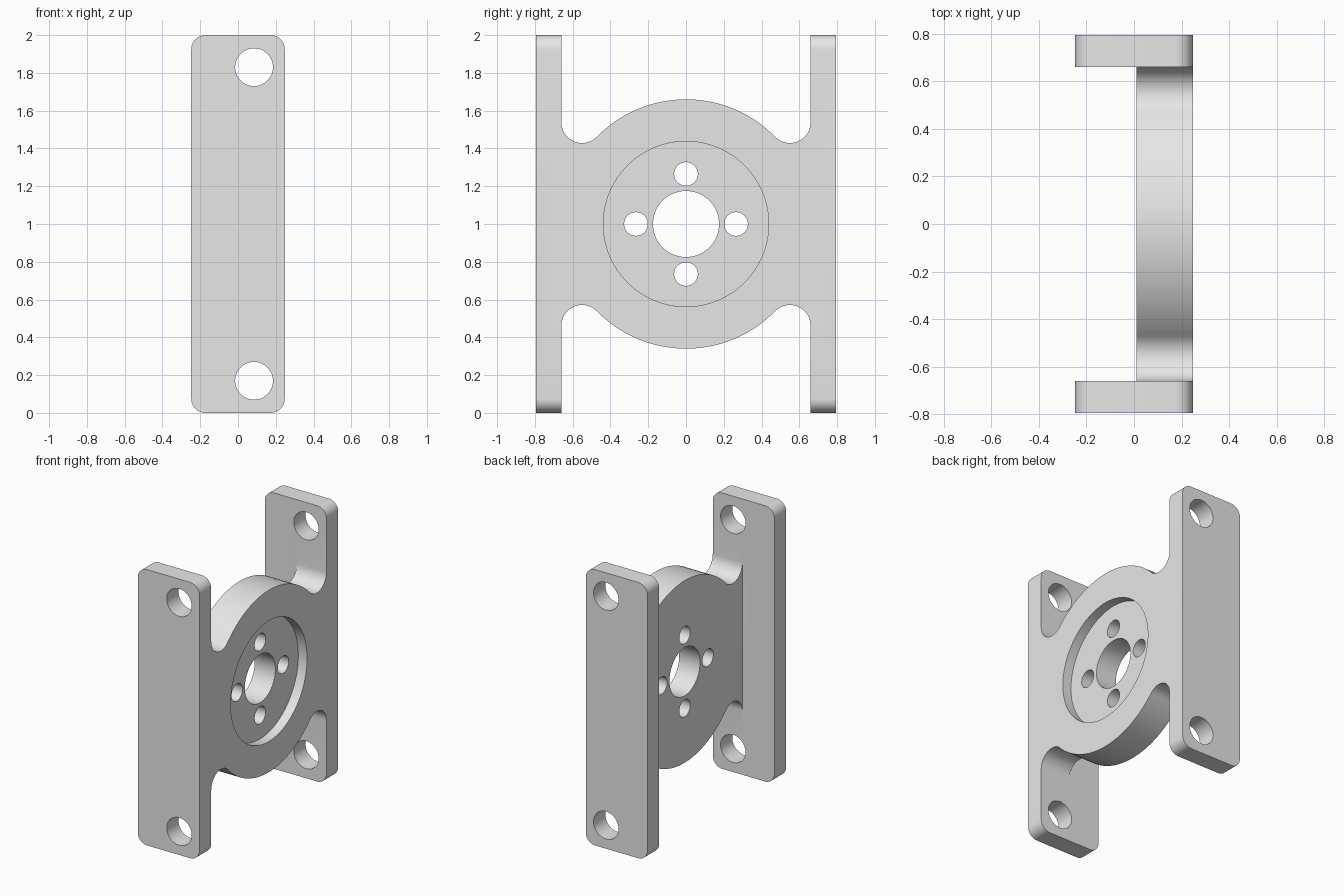
import bpy, bmesh
from math import pi, cos, sin, atan2, sqrt, radians
from mathutils import Vector

if "Cube" in bpy.data.objects:
    bpy.data.objects.remove(bpy.data.objects["Cube"])

grey = bpy.data.materials.new("plain_grey")
grey.use_nodes = True
grey.diffuse_color = (0.8, 0.8, 0.8, 1)
grey.node_tree.nodes["Principled BSDF"].inputs["Base Color"].default_value = (0.8, 0.8, 0.8, 1)

HALF_X, HALF_Y, MID_Z = 0.2475, 0.795, 1.0
INNER_Y = 0.66          # inner face of the side plates
WEB_X = 0.01            # back face of the web
DISC_R, FILLET_R = 0.66, 0.11


def arc(cu, cv, r, a0, a1, n):
    """Points along a circular arc, both ends included."""
    return [(cu + r * cos(a0 + (a1 - a0) * i / n),
             cv + r * sin(a0 + (a1 - a0) * i / n)) for i in range(n + 1)]


def prism(name, points, axis, lo, hi):
    """Extrude a flat outline along x (outline in y, z) or y (outline in x, z)."""
    def place(u, v):
        return Vector((lo, u, v)) if axis == "x" else Vector((u, lo, v))
    bm = bmesh.new()
    face = bm.faces.new([bm.verts.new(place(u, v)) for u, v in points])
    top = bmesh.ops.extrude_face_region(bm, geom=[face])["geom"]
    shift = Vector((hi - lo, 0, 0)) if axis == "x" else Vector((0, hi - lo, 0))
    bmesh.ops.translate(bm, vec=shift, verts=[g for g in top if isinstance(g, bmesh.types.BMVert)])
    bmesh.ops.recalc_face_normals(bm, faces=bm.faces)
    mesh = bpy.data.meshes.new(name)
    bm.to_mesh(mesh)
    bm.free()
    mesh.materials.append(grey)
    ob = bpy.data.objects.new(name, mesh)
    bpy.context.collection.objects.link(ob)
    return ob


def cylinder(name, u, v, r, axis, lo, hi, n=64):
    return prism(name, arc(u, v, r, 0, 2 * pi, n)[:-1], axis, lo, hi)


def combine(body, other, operation):
    """Apply a boolean and discard the helper."""
    mod = body.modifiers.new(operation, "BOOLEAN")
    mod.operation, mod.object, mod.solver = operation, other, "EXACT"
    bpy.context.view_layer.objects.active = body
    bpy.ops.object.modifier_apply(modifier=mod.name)
    bpy.data.objects.remove(other)


# Web: a disc blended into both plates by tangent fillets
fy = INNER_Y - FILLET_R
fz = sqrt((DISC_R + FILLET_R) ** 2 - fy ** 2)
touch = atan2(fz, fy)
fillet = arc(fy, fz, FILLET_R, 0, touch - pi, 20)
quarter = [(INNER_Y + 0.06, fz)] + fillet + arc(0, 0, DISC_R, touch, pi / 2, 24)[1:]
upper = quarter + [(-y, z) for y, z in reversed(quarter[:-1])]
outline = upper + [(y, -z) for y, z in reversed(upper)]
bracket = prism("mounting_bracket", [(y, z + MID_Z) for y, z in outline], "x", WEB_X, HALF_X)

# Side plates with rounded corners
c, w, h = 0.075, HALF_X, 1.0
corners = ((w - c, h - c), (c - w, h - c), (c - w, c - h), (w - c, c - h))
plate = []
for i, (x, z) in enumerate(corners):
    plate += arc(x, z + MID_Z, c, i * pi / 2, (i + 1) * pi / 2, 10)
for side in (-1, 1):
    lo, hi = sorted((side * INNER_Y, side * HALF_Y))
    combine(bracket, prism("side_plate", plate, "y", lo, hi), "UNION")

# Bolt holes through both plates
for z in (0.17, 1.83):
    combine(bracket, cylinder("plate_hole", 0.085, z, 0.1, "y", -1, 1), "DIFFERENCE")

# Shallow round recess, centre bore and four small holes
combine(bracket, cylinder("recess", 0, MID_Z, 0.4375, "x", HALF_X - 0.07, 0.5, 96), "DIFFERENCE")
combine(bracket, cylinder("bore", 0, MID_Z, 0.175, "x", -0.5, 0.5), "DIFFERENCE")
for k in range(4):
    a = k * pi / 2
    combine(bracket, cylinder("small_hole", 0.265 * cos(a), MID_Z + 0.265 * sin(a),
                              0.0625, "x", -0.5, 0.5, 48), "DIFFERENCE")

bpy.ops.object.select_all(action="DESELECT")
bracket.select_set(True)
bpy.context.view_layer.objects.active = bracket
bpy.ops.object.shade_smooth_by_angle(angle=radians(30))
